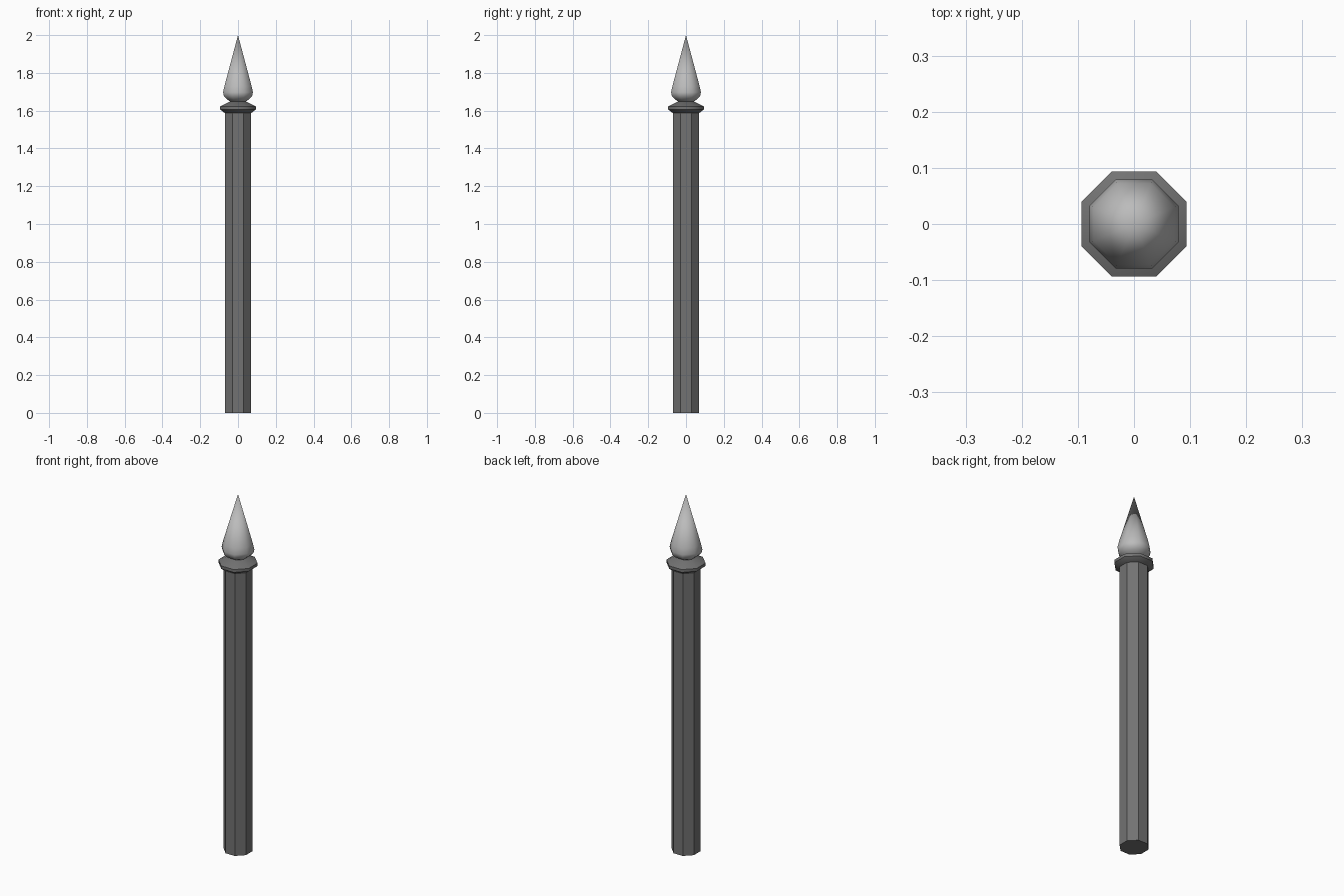
import bpy, bmesh, math

if "Cube" in bpy.data.objects:
    bpy.data.objects.remove(bpy.data.objects["Cube"])

SIDES = 8


def grey(name, value):
    mat = bpy.data.materials.new(name)
    mat.diffuse_color = (value, value, value, 1)
    mat.use_nodes = True
    mat.node_tree.nodes["Principled BSDF"].inputs["Base Color"].default_value = mat.diffuse_color
    return mat


def lathe(name, profile, mat, smooth_angle=0):
    """Revolve (apothem, z) points into an octagonal solid with flats facing the axes."""
    bm = bmesh.new()
    grow = 1 / math.cos(math.pi / SIDES)
    rings = []
    for r, z in profile:
        if r == 0:
            rings.append([bm.verts.new((0, 0, z))])
            continue
        angles = [math.tau * (i + 0.5) / SIDES for i in range(SIDES)]
        rings.append([bm.verts.new((r * grow * math.cos(a), r * grow * math.sin(a), z))
                      for a in angles])
    for low, high in zip(rings, rings[1:]):
        for i in range(SIDES):
            j = (i + 1) % SIDES
            if len(high) == 1:
                bm.faces.new((low[i], low[j], high[0]))
            else:
                bm.faces.new((low[i], low[j], high[j], high[i]))
    for ring in (rings[0], rings[-1]):
        if len(ring) > 1:
            bm.faces.new(ring)
    bmesh.ops.recalc_face_normals(bm, faces=bm.faces)
    # Smooth faces, keeping edges steeper than the angle sharp
    for f in bm.faces:
        f.smooth = smooth_angle > 0
    for e in bm.edges:
        e.smooth = e.calc_face_angle(0) <= math.radians(smooth_angle)
    mesh = bpy.data.meshes.new(name)
    bm.to_mesh(mesh)
    bm.free()
    mesh.materials.append(mat)
    obj = bpy.data.objects.new(name, mesh)
    bpy.context.collection.objects.link(obj)
    return obj


dark = grey("dark_metal", 0.17)
light = grey("light_metal", 0.5)

# Flat-sided shaft
lathe("post", [(0.069, 0), (0.069, 1.59)], dark)

# Collar with bevelled top and bottom, crisp at the rim
lathe("collar", [(0.07, 1.587), (0.094, 1.606), (0.094, 1.622), (0.04, 1.65)], dark, 50)

# Smooth spear tip with rounded base
lathe("finial", [(0.035, 1.645), (0.06, 1.661), (0.075, 1.678),
                 (0.079, 1.697), (0.072, 1.73), (0, 2.0)], light, 180)
